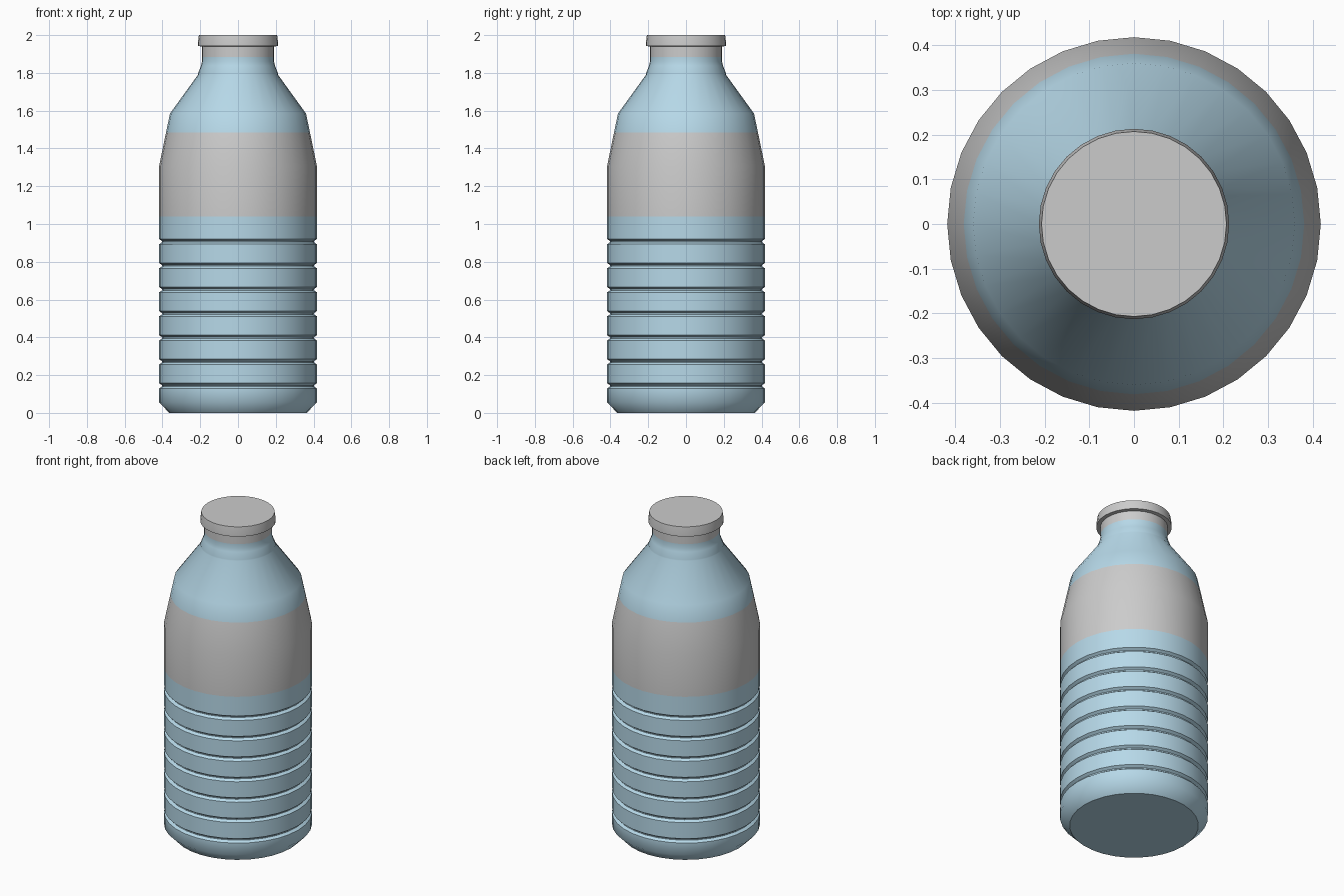
import bpy, bmesh, math

if "Cube" in bpy.data.objects:
    bpy.data.objects.remove(bpy.data.objects["Cube"])

SIDES = 32
blue = bpy.data.materials.new("blue_plastic")
blue.diffuse_color = (0.47, 0.69, 0.81, 1)
blue.use_nodes = True
blue.node_tree.nodes["Principled BSDF"].inputs["Base Color"].default_value = blue.diffuse_color


def lathe(name, profile, mat=None, cap_bottom=False, cap_top=False):
    """Revolve a list of (radius, z) points about the z axis."""
    bm = bmesh.new()
    rings = []
    for r, z in profile:
        rings.append([bm.verts.new((r * math.cos(2 * math.pi * i / SIDES),
                                    r * math.sin(2 * math.pi * i / SIDES), z))
                      for i in range(SIDES)])
    for a, b in zip(rings, rings[1:]):
        for i in range(SIDES):
            j = (i + 1) % SIDES
            bm.faces.new((a[i], a[j], b[j], b[i]))
    if cap_bottom:
        bm.faces.new(rings[0][::-1])
    if cap_top:
        bm.faces.new(rings[-1])
    me = bpy.data.meshes.new(name)
    bm.to_mesh(me)
    bm.free()
    ob = bpy.data.objects.new(name, me)
    bpy.context.collection.objects.link(ob)
    if mat:
        me.materials.append(mat)
    bpy.ops.object.select_all(action='DESELECT')
    ob.select_set(True)
    bpy.context.view_layer.objects.active = ob
    bpy.ops.object.shade_smooth_by_angle(angle=math.radians(45))
    return ob


R = 0.418

# Ribbed lower body: chamfered base and seven evenly spaced grooves
body = [(0.364, 0), (R, 0.056)]
for i in range(7):
    z = 0.143 + i * 0.1273
    body += [(R, z - 0.014), (R - 0.016, z - 0.003),
             (R - 0.016, z + 0.003), (R, z + 0.014)]
body.append((R, 1.04))
lathe("lower_body", body, blue, cap_bottom=True)

# Label band, following the start of the shoulder
lathe("label", [(R, 1.04), (R, 1.305), (0.381, 1.485)])

# Shoulder and flared neck base
lathe("shoulder", [(0.381, 1.485), (0.36, 1.585), (0.212, 1.79), (0.212, 1.797),
                   (0.196, 1.838), (0.191, 1.86), (0.191, 1.885)], blue)

# Neck collar
lathe("neck_collar", [(0.191, 1.885), (0.191, 1.945)])

# Cap
lathe("cap", [(0.191, 1.94), (0.213, 1.942), (0.213, 1.955), (0.207, 2.0)],
      cap_top=True)
